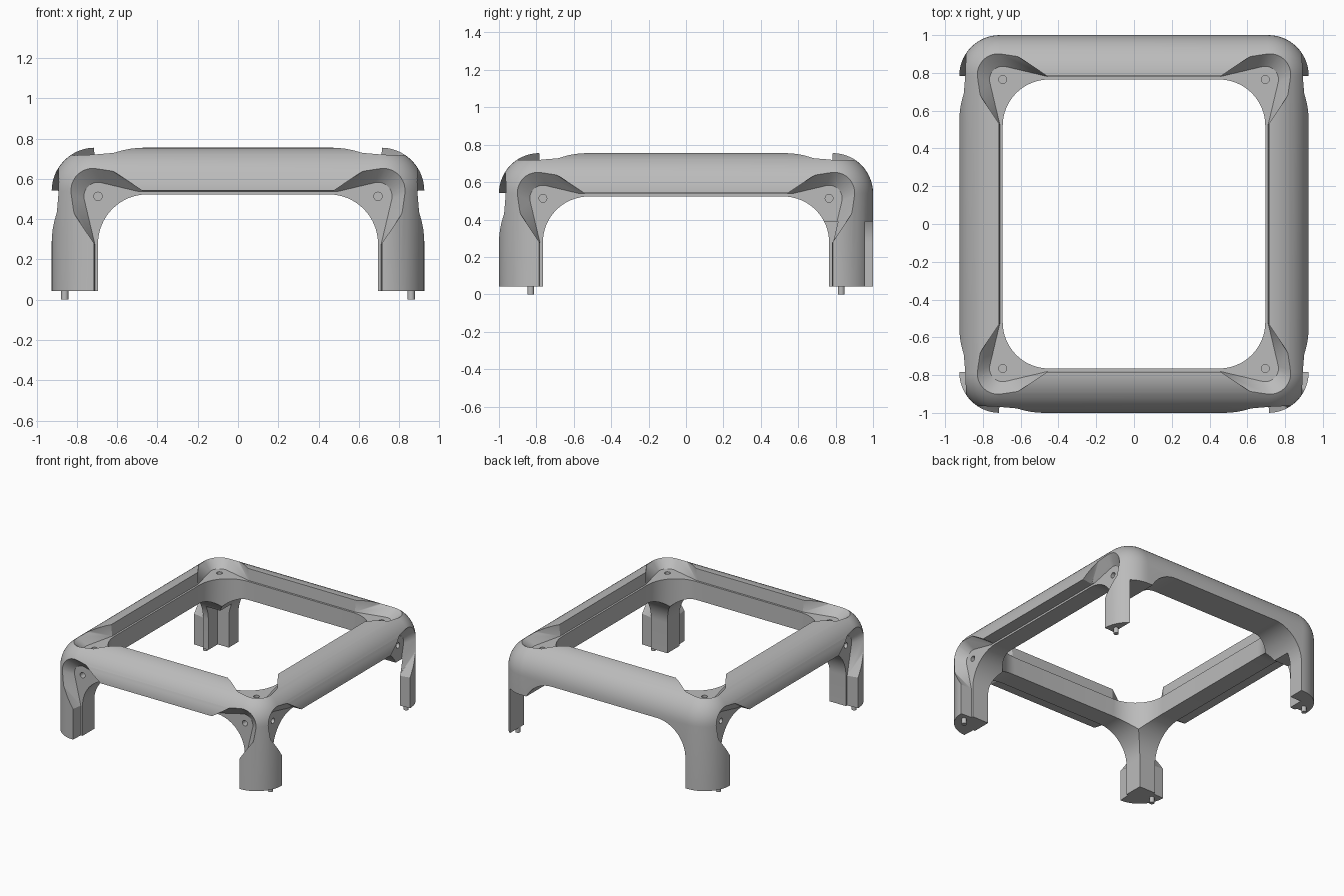
import bpy, bmesh, math
from mathutils import Vector

if "Cube" in bpy.data.objects:
    bpy.data.objects.remove(bpy.data.objects["Cube"], do_unlink=True)

HX, HY, TOP, FOOT = 0.925, 1.0, 0.755, 0.043   # outer size
WX, WY, WZ = 0.695, 0.765, 0.523               # window limits
RIM, DEPTH, ROUND = 0.025, 0.09, 0.215

grey = bpy.data.materials.new("plain grey")
grey.use_nodes = True
grey.diffuse_color = (0.5, 0.5, 0.5, 1)
grey.node_tree.nodes["Principled BSDF"].inputs["Base Color"].default_value = (0.5, 0.5, 0.5, 1)

# face frames: u across, v up, w outward
front = lambda u, v, w: Vector((u, -w, v))
left = lambda u, v, w: Vector((w, u, v))
right = lambda u, v, w: Vector((-w, u, v))
top = lambda u, v, w: Vector((u, v, w))


def make(name, bm):
    bmesh.ops.recalc_face_normals(bm, faces=bm.faces)
    mesh = bpy.data.meshes.new(name)
    bm.to_mesh(mesh)
    bm.free()
    mesh.materials.append(grey)
    ob = bpy.data.objects.new(name, mesh)
    bpy.context.collection.objects.link(ob)
    return ob


def hull(name, points):
    bm = bmesh.new()
    for p in points:
        bm.verts.new(p)
    res = bmesh.ops.convex_hull(bm, input=bm.verts)
    junk = {g for g in res["geom_interior"] + res["geom_unused"] if isinstance(g, bmesh.types.BMVert)}
    bmesh.ops.delete(bm, geom=list(junk), context='VERTS')
    bmesh.ops.dissolve_limit(bm, angle_limit=0.002, verts=bm.verts, edges=bm.edges)
    return make(name, bm)


def circle(cu, cv, r, n=32):
    return [(cu + r * math.cos(2 * math.pi * i / n), cv + r * math.sin(2 * math.pi * i / n)) for i in range(n)]


def loft(name, face, loop_a, wa, loop_b, wb):
    return hull(name, [face(u, v, wa) for u, v in loop_a] + [face(u, v, wb) for u, v in loop_b])


def box(u0, u1, v0, v1):
    return [(u0, v0), (u1, v0), (u1, v1), (u0, v1)]


def rounded(u, v0, v1, r, n=16):
    centres = [(u - r, v1 - r), (r - u, v1 - r), (r - u, v0 + r), (u - r, v0 + r)]
    return [(cu + r * math.cos((k + i / n) * math.pi / 2), cv + r * math.sin((k + i / n) * math.pi / 2))
            for k, (cu, cv) in enumerate(centres) for i in range(n + 1)]


def cut(body, cutter):
    mod = body.modifiers.new("cut", 'BOOLEAN')
    mod.operation, mod.solver, mod.object = 'DIFFERENCE', 'EXACT', cutter
    bpy.context.view_layer.objects.active = body
    bpy.ops.object.modifier_apply(modifier=mod.name)
    bpy.data.objects.remove(cutter, do_unlink=True)


# outer shell: block with every edge rounded
bm = bmesh.new()
bmesh.ops.create_cube(bm, size=2)
for v in bm.verts:
    v.co = Vector((v.co.x * HX, v.co.y * HY, TOP if v.co.z > 0 else -0.6))
bmesh.ops.bevel(bm, geom=bm.edges[:], offset=ROUND, segments=14, profile=0.5, affect='EDGES')
frame = make("corner_post_frame", bm)

# square off the feet
ground = box(-1.5, 1.5, -1.5, 1.5)
cut(frame, loft("foot_cut", top, ground, -1, ground, FOOT))

# rounded windows straight through in three directions
for face, u, v0, v1 in ((front, WX, -1, WZ), (left, WY, -1, WZ), (top, WX, -WY, WY)):
    loop = rounded(u, v0, v1, 0.245)
    cut(frame, loft("window_cut", face, loop, -1.5, loop, 1.5))

# panel seats and flared corner pads with screw holes; the back stays plain
for face, u, v0, v1, outer in ((front, WX, -1, WZ, HY), (left, WY, -1, WZ, HX),
                               (right, WY, -1, WZ, HX), (top, WX, -WY, WY, TOP)):
    seat = outer - DEPTH
    inner, rim = u + RIM - 0.01, u + RIM
    cut(frame, loft("seat_cut", face, box(-inner, inner, v0 - RIM + 0.01, v1 + RIM - 0.01), seat,
                    box(-rim, rim, v0 - RIM, v1 + RIM), outer + 0.1))
    for su in (-1, 1):
        for cv, sv in ((v1, 1), (v0, -1)) if face is top else ((v1 - 0.01, 1),):
            cu = su * u
            tails = [(cu - su * 0.24, cv + sv * (RIM - 0.01)), (cu + su * (RIM - 0.01), cv - sv * 0.24)]
            flare = circle(cu + su * 0.06, cv + sv * 0.06, 0.13)
            cut(frame, loft("pad_cut", face, circle(cu, cv, 0.07) + tails, seat,
                            flare + tails, outer + 0.01))
            hole = circle(cu, cv, 0.021, 20)
            cut(frame, loft("screw_cut", face, hole, seat - 0.06, hole, outer))

# back legs: one thinned to its outer side, the other with its inner edge notched
for relief in (box(0.6, 0.84, 0.7, 1.1), box(-0.79, -0.6, 0.7, 0.88)):
    cut(frame, loft("leg_cut", top, relief, -0.5, relief, 0.39))

# locating pins under the feet
parts = [frame]
for sx, side in ((1, "left"), (-1, "right")):
    for sy, end in ((-1, "front"), (1, "back")):
        ring = circle(sx * 0.86, sy * 0.83, 0.018, 20)
        parts.append(loft(f"{end}_{side}_pin", top, ring, 0, ring, FOOT + 0.02))

# smooth shading with sharp edges kept
bpy.context.view_layer.update()
bpy.ops.object.select_all(action='DESELECT')
for ob in parts:
    ob.select_set(True)
bpy.context.view_layer.objects.active = frame
bpy.ops.object.shade_smooth_by_angle(angle=math.radians(30))
